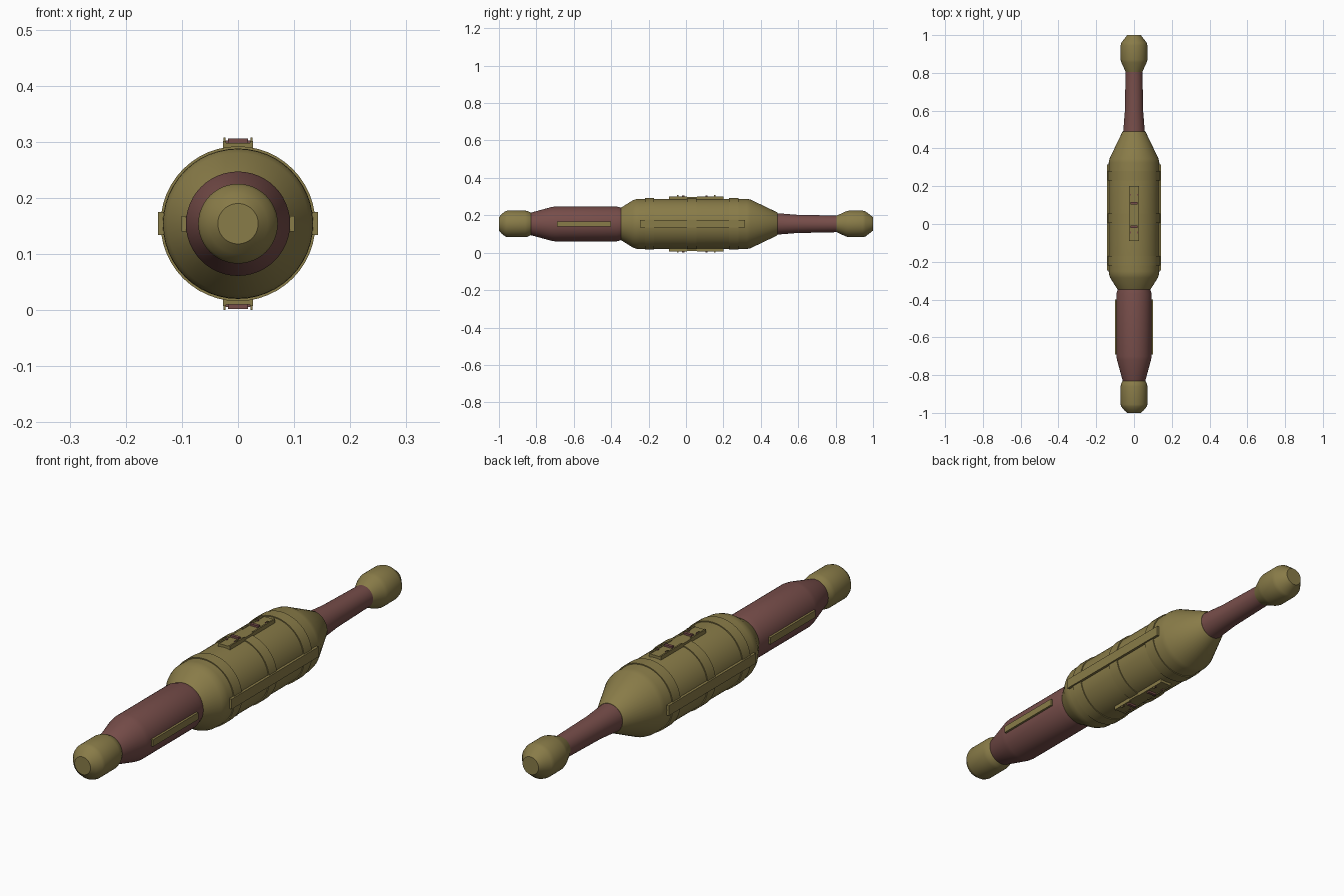
import bpy, bmesh, math
from mathutils import Matrix, Vector

cube = bpy.data.objects.get("Cube")
if cube:
    bpy.data.objects.remove(cube, do_unlink=True)

AXIS = 0.154  # height of the long axis


def material(name, rgb):
    m = bpy.data.materials.new(name)
    m.use_nodes = True
    m.diffuse_color = (*rgb, 1)
    m.node_tree.nodes["Principled BSDF"].inputs["Base Color"].default_value = (*rgb, 1)
    return m


olive = material("olive", (0.25, 0.2, 0.065))
maroon = material("maroon", (0.185, 0.075, 0.068))


def finish(name, bm, mat, angle=35):
    bmesh.ops.recalc_face_normals(bm, faces=bm.faces)
    mesh = bpy.data.meshes.new(name)
    bm.to_mesh(mesh)
    bm.free()
    ob = bpy.data.objects.new(name, mesh)
    bpy.context.collection.objects.link(ob)
    mesh.materials.append(mat)
    bpy.ops.object.select_all(action="DESELECT")
    ob.select_set(True)
    bpy.context.view_layer.objects.active = ob
    bpy.ops.object.shade_smooth_by_angle(angle=math.radians(angle))
    return ob


def lathe(name, profile, mat, sides=48):
    """Closed turned solid from (y, radius) points."""
    bm = bmesh.new()
    rings = []
    for y, r in profile:
        angles = [2 * math.pi * i / sides for i in range(sides)]
        rings.append([bm.verts.new((r * math.cos(a), y, AXIS + r * math.sin(a))) for a in angles])
    for a, b in zip(rings, rings[1:]):
        for i in range(sides):
            j = (i + 1) % sides
            bm.faces.new((a[i], a[j], b[j], b[i]))
    bm.faces.new(rings[0])
    bm.faces.new(rings[-1])
    return finish(name, bm, mat)


def plate(name, turn, x, y0, y1, r0, r1, width, mat):
    """Block at radius r0..r1, turned about the long axis from the top."""
    bm = bmesh.new()
    bmesh.ops.create_cube(bm, size=1)
    bmesh.ops.scale(bm, verts=bm.verts, vec=(width, y1 - y0, r1 - r0))
    bmesh.ops.translate(bm, verts=bm.verts, vec=(x, (y0 + y1) / 2, (r0 + r1) / 2))
    spin = Matrix.Translation((0, 0, AXIS)) @ Matrix.Rotation(math.radians(turn), 4, "Y")
    bmesh.ops.transform(bm, verts=bm.verts, matrix=spin)
    return finish(name, bm, mat)


# Turned sections from front to back
lathe("front_cap", [(-1, 0.036), (-0.985, 0.053), (-0.967, 0.067), (-0.955, 0.071),
                    (-0.86, 0.071), (-0.845, 0.068), (-0.83, 0.06)], olive)
lathe("front_grip", [(-0.84, 0.055), (-0.83, 0.06), (-0.72, 0.09), (-0.7, 0.093),
                     (-0.37, 0.093), (-0.34, 0.085)], maroon)
lathe("main_body", [(-0.35, 0.085), (-0.285, 0.126), (-0.265, 0.133), (-0.25, 0.134),
                    (0.325, 0.134), (0.345, 0.13), (0.485, 0.063), (0.49, 0.058)], olive)
lathe("rear_shaft", [(0.47, 0.058), (0.49, 0.057), (0.59, 0.049), (0.82, 0.044)], maroon)
lathe("rear_knob", [(0.805, 0.044), (0.855, 0.067), (0.87, 0.071), (0.945, 0.071),
                    (0.96, 0.067), (1, 0.036)], olive)

# Raised bands around the body
for label, y in (("front", -0.22), ("middle", 0.005), ("rear", 0.23)):
    lathe(label + "_band", [(y, 0.13), (y, 0.138), (y + 0.05, 0.138), (y + 0.05, 0.13)], olive)

# Side rails on the body and strips on the front grip
for side, turn in (("left", 90), ("right", -90)):
    plate(side + "_rail", turn, 0, -0.245, 0.315, 0.12, 0.143, 0.041, olive)
    plate(side + "_grip_strip", turn, 0, -0.69, -0.4, 0.085, 0.101, 0.028, olive)

# Top and bottom latch plates with side lips, slots and studs
for side, turn in (("top", 0), ("bottom", 180)):
    plate(side + "_latch_plate", turn, 0, -0.09, 0.2, 0.125, 0.144, 0.054, olive)
    for n, (y0, y1, slot, stud) in enumerate(((-0.09, 0.005, -0.015, -0.045),
                                              (0.06, 0.2, 0.11, 0.155))):
        tag = f"{side}_{n}"
        plate(tag + "_slot_bar", turn, 0, slot - 0.006, slot + 0.006, 0.14, 0.152, 0.036, maroon)
        for x in (-0.024, 0.024):
            plate(tag + "_lip", turn, x, y0, y1, 0.14, 0.147, 0.006, olive)
            plate(tag + "_stud", turn, x * 0.8, stud - 0.004, stud + 0.004, 0.14, 0.148, 0.007, maroon)
            plate(tag + "_post", turn, x, stud - 0.004, stud + 0.004, 0.14, 0.154, 0.004, olive)
